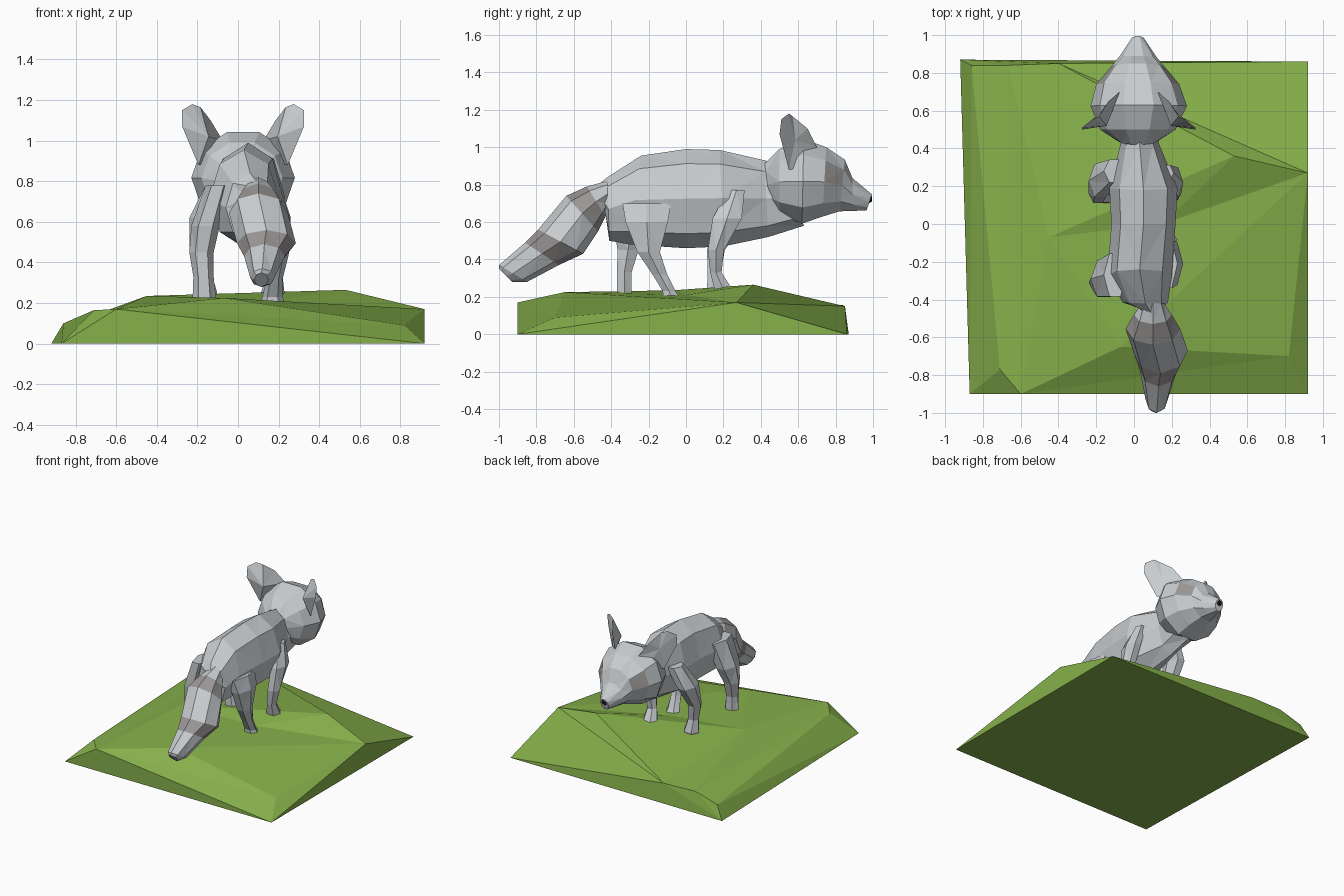
import bpy, bmesh, math
from mathutils import Vector

if "Cube" in bpy.data.objects:
    bpy.data.objects.remove(bpy.data.objects["Cube"])


def material(name, rgb):
    m = bpy.data.materials.new(name)
    m.diffuse_color = (*rgb, 1)
    m.use_nodes = True
    m.node_tree.nodes["Principled BSDF"].inputs["Base Color"].default_value = m.diffuse_color
    return m


FUR = material("grey_fur", (0.58, 0.61, 0.63))
BAND = material("brown_grey", (0.33, 0.31, 0.31))
DARK = material("black", (0.01, 0.01, 0.01))
GRASS = material("grass", (0.24, 0.44, 0.07))


def finish(name, bm, mats):
    bmesh.ops.triangulate(bm, faces=[f for f in bm.faces if len(f.verts) == 4])
    bmesh.ops.recalc_face_normals(bm, faces=bm.faces)
    me = bpy.data.meshes.new(name)
    bm.to_mesh(me)
    bm.free()
    for m in mats:
        me.materials.append(m)
    ob = bpy.data.objects.new(name, me)
    bpy.context.collection.objects.link(ob)
    return ob


def loft(name, rings, n=8, bands=lambda seg, side: False):
    """Skin faceted rings given as (centre, half axis u, half axis v)."""
    bm = bmesh.new()
    loops = []
    for c, u, v in rings:
        loops.append([bm.verts.new(c + u * math.cos(2 * math.pi * k / n)
                                   + v * math.sin(2 * math.pi * k / n)) for k in range(n)])
    for s, (a, b) in enumerate(zip(loops, loops[1:])):
        for k in range(n):
            j = (k + 1) % n
            f = bm.faces.new((a[k], a[j], b[j], b[k]))
            f.material_index = int(bands(s, k))
    bm.faces.new(loops[0])
    bm.faces.new(loops[-1])
    return finish(name, bm, [FUR, BAND])


def spine(rows):
    """Rows: top y, top z, bottom y, bottom z, centre x, half width."""
    return [(Vector((x, (yt + yb) / 2, (zt + zb) / 2)), Vector((w, 0, 0)),
             Vector((0, (yt - yb) / 2, (zt - zb) / 2))) for yt, zt, yb, zb, x, w in rows]


def limb(rows):
    """Rows: centre x, y, z, half width, half depth."""
    return [(Vector((x, y, z)), Vector((w, 0, 0)), Vector((0, d, 0)))
            for x, y, z, w, d in rows]


# Body and neck
loft("body", spine([
    (-.47, .80, -.43, .64, .09, .05),
    (-.42, .84, -.41, .50, .06, .12),
    (-.24, .955, -.30, .48, .03, .17),
    (.00, .99, .00, .46, .05, .17),
    (.18, .985, .20, .47, .05, .18),
    (.42, .93, .44, .52, .03, .10),
    (.52, .90, .63, .58, .02, .12)]))

# Head tapering to the muzzle, darker patches at the eyes
loft("head", spine([
    (.42, .92, .45, .68, .02, .10),
    (.50, 1.00, .50, .63, .02, .20),
    (.63, 1.055, .62, .58, .025, .255),
    (.75, 1.01, .73, .62, .02, .22),
    (.85, .94, .82, .65, .02, .14),
    (.89, .84, .89, .655, .02, .095),
    (.995, .75, .965, .66, .02, .035)]), 10,
    lambda s, k: s == 3 and k in (0, 4))

# Nose
bm = bmesh.new()
bmesh.ops.create_icosphere(bm, subdivisions=1, radius=.03)
bmesh.ops.translate(bm, verts=bm.verts, vec=(.02, .97, .725))
finish("nose", bm, [DARK])

# Tail with two bands
loft("tail", spine([
    (-.42, .82, -.42, .68, .10, .06),
    (-.53, .79, -.43, .63, .10, .10),
    (-.64, .74, -.47, .55, .10, .145),
    (-.79, .56, -.55, .43, .14, .145),
    (-.86, .49, -.68, .37, .13, .10),
    (-1.0, .37, -.85, .28, .12, .06),
    (-1.0, .35, -.93, .28, .115, .035)]), 8,
    lambda s, k: s in (1, 3))

# Legs in a walking pose
legs = {
    "hind_leg_right": [(.17, -.21, .70, .06, .15), (.20, -.21, .60, .06, .13),
                       (.20, -.20, .44, .05, .07), (.18, -.14, .32, .04, .045),
                       (.17, -.09, .23, .05, .04), (.17, -.08, .20, .06, .05)],
    "hind_leg_left": [(-.10, -.27, .78, .06, .13), (-.16, -.29, .58, .07, .11),
                      (-.18, -.31, .45, .06, .065), (-.17, -.33, .33, .05, .045),
                      (-.165, -.33, .19, .06, .045)],
    "front_leg_right": [(.17, .27, .77, .04, .05), (.21, .22, .62, .05, .09),
                        (.20, .16, .45, .05, .05), (.18, .16, .33, .04, .035),
                        (.17, .20, .24, .06, .055), (.17, .20, .20, .055, .05)],
    "front_leg_left": [(-.10, .28, .78, .06, .07), (-.18, .23, .62, .06, .10),
                       (-.19, .16, .45, .05, .055), (-.17, .15, .33, .045, .04),
                       (-.16, .16, .24, .06, .055), (-.16, .16, .20, .055, .05)],
}
for name, rows in legs.items():
    loft(name, limb(rows), 6)

# Cupped ears, mirrored about the head centre line
EAR = [(.10, .70, 1.00), (.16, .65, 1.10), (.21, .57, 1.165), (.25, .55, 1.18),
       (.30, .51, 1.15), (.30, .50, 1.07), (.22, .55, .88), (.14, .67, .90)]
for side, sx in (("right", 1), ("left", -1)):
    bm = bmesh.new()
    rim = [bm.verts.new((.025 + sx * x, y, z)) for x, y, z in EAR]
    for apex in ((.205, .585, 1.04), (.17, .52, 1.02)):
        a = bm.verts.new((.025 + sx * apex[0], apex[1], apex[2]))
        for i, p in enumerate(rim):
            bm.faces.new((p, rim[(i + 1) % len(rim)], a))
    finish("ear_" + side, bm, [FUR])

# Faceted grassy mound
P = {"A": (-.87, -.9, 0), "B": (.92, -.9, 0), "C": (.92, .86, 0), "D": (-.92, .87, 0),
     "E": (-.86, .84, .10), "F": (-.67, .84, .155), "G": (-.4, .85, .15),
     "H": (.53, .36, .265), "I": (.92, .27, .17), "J": (.82, -.7, .09),
     "K": (-.6, -.9, .17), "L": (-.71, -.77, .165), "M": (-.45, -.07, .235),
     "P": (-.07, -.65, .225), "Q": (.15, .0, .21)}
TRIS = ("ABK AKL ALE AED DEF DFG DGC ELF LKF FKM FMG MKP GMH MPQ PIQ QIH MQH "
        "GHI GIC KBJ KJP PJI BIJ BCI DCBA")
bm = bmesh.new()
verts = {k: bm.verts.new(c) for k, c in P.items()}
for t in TRIS.split():
    bm.faces.new([verts[k] for k in t])
finish("grass_mound", bm, [GRASS])
